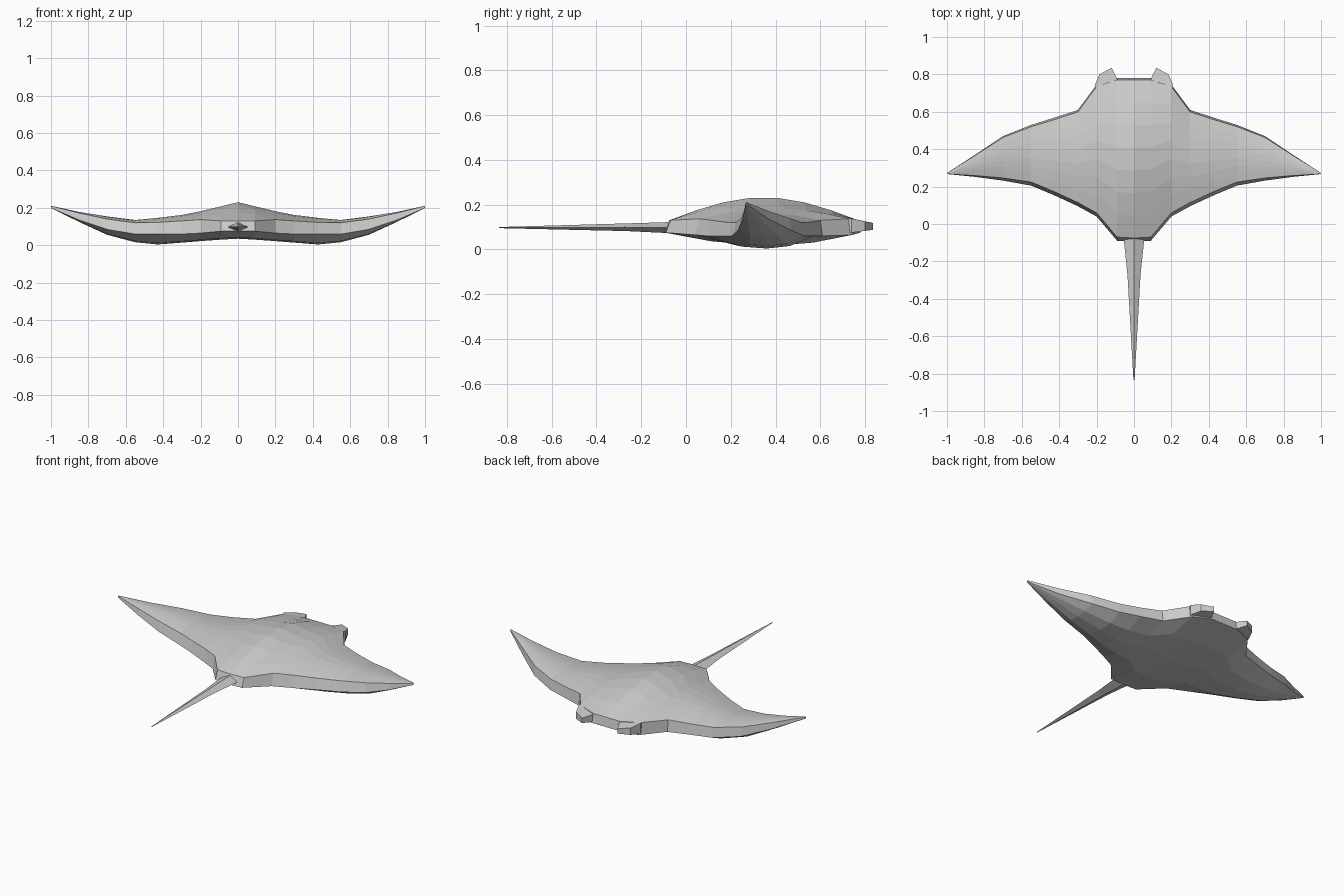
import bpy, bmesh, math

if "Cube" in bpy.data.objects:
    bpy.data.objects.remove(bpy.data.objects["Cube"])


def make_object(name, verts, faces, mirror=False):
    mesh = bpy.data.meshes.new(name)
    mesh.from_pydata(verts, [], faces)
    bm = bmesh.new()
    bm.from_mesh(mesh)
    bmesh.ops.recalc_face_normals(bm, faces=bm.faces)
    if mirror:
        # mirrored half shares the centre line, so normals are settled after joining
        geo = bmesh.ops.duplicate(bm, geom=bm.verts[:] + bm.edges[:] + bm.faces[:])["geom"]
        for v in geo:
            if isinstance(v, bmesh.types.BMVert):
                v.co.x *= -1
        bmesh.ops.remove_doubles(bm, verts=bm.verts[:], dist=1e-4)
        bmesh.ops.recalc_face_normals(bm, faces=bm.faces)
    bm.to_mesh(mesh)
    bm.free()
    ob = bpy.data.objects.new(name, mesh)
    bpy.context.collection.objects.link(ob)
    return ob


def loft(name, rings, cap_first, cap_last, mirror=False):
    n = len(rings[0])
    verts = [p for r in rings for p in r]
    faces = [(i * n + j, i * n + (j + 1) % n, (i + 1) * n + (j + 1) % n, (i + 1) * n + j)
             for i in range(len(rings) - 1) for j in range(n)]
    if cap_first:
        faces.append(tuple(range(n)))
    if cap_last:
        faces.append(tuple(range(len(verts) - n, len(verts))))
    return make_object(name, verts, faces, mirror)


# Body and wings: chord sections from the centre line out to the wing tip
# x, front y, rear y, rim top z, rim bottom z, back crown z, belly z
stations = [
    (0.00, 0.78, -0.095, 0.13, 0.075, 0.23, 0.035),
    (0.09, 0.78, -0.09, 0.13, 0.075, 0.208, 0.03),
    (0.20, 0.745, 0.04, 0.137, 0.065, 0.182, 0.022),
    (0.30, 0.61, 0.095, 0.13, 0.06, 0.162, 0.014),
    (0.43, 0.567, 0.155, 0.122, 0.06, 0.146, 0.004),
    (0.55, 0.53, 0.205, 0.12, 0.06, 0.135, 0.016),
    (0.70, 0.47, 0.232, 0.14, 0.085, 0.154, 0.056),
    (0.85, 0.37, 0.252, 0.172, 0.135, 0.178, 0.125),
    (1.00, 0.273, 0.267, 0.21, 0.2, 0.211, 0.199),
]


def section(x, yf, yr, rt, rb, crown, belly):
    inset = min(0.02, 0.06 * (yf - yr))
    yc, yd = yf - inset * 0.5, yr + inset
    top, low = [], []
    for k in range(8):
        t = k / 7
        s = math.sin(math.pi * t) / math.sin(math.pi * 3 / 7)
        top.append((x, yc + (yd - yc) * t, rt + (crown - rt) * s))
    for t, s in ((1, 0), (0.77, 0.85), (0.5, 1), (0.25, 0.8), (0, 0)):
        low.append((x, yf + (yr - yf) * t, rb + (belly - rb) * s))
    return top + low


loft("ray_body", [section(*s) for s in stations], False, True, True)

# Head lobes either side of the mouth
lobe = [
    [(0.09, 0.74, 0.08), (0.20, 0.70, 0.07), (0.20, 0.70, 0.14), (0.09, 0.74, 0.135)],
    [(0.09, 0.775, 0.08), (0.21, 0.74, 0.075), (0.21, 0.74, 0.138), (0.09, 0.775, 0.125)],
    [(0.12, 0.835, 0.087), (0.185, 0.80, 0.083), (0.185, 0.80, 0.125), (0.12, 0.835, 0.118)],
]
for side, label in ((1, "right"), (-1, "left")):
    loft("head_lobe_" + label, [[(side * x, y, z) for x, y, z in r] for r in lobe], True, True)

# Tapering four-sided tail
tail = []
for y, w, zt, zb in ((-0.06, 0.056, 0.123, 0.072), (-0.10, 0.053, 0.121, 0.074),
                     (-0.27, 0.035, 0.116, 0.082), (-0.835, 0.003, 0.1, 0.095)):
    zm = (zt + zb) / 2
    tail.append([(w, y, zm), (0, y, zt), (-w, y, zm), (0, y, zb)])
loft("tail", tail, True, True)
